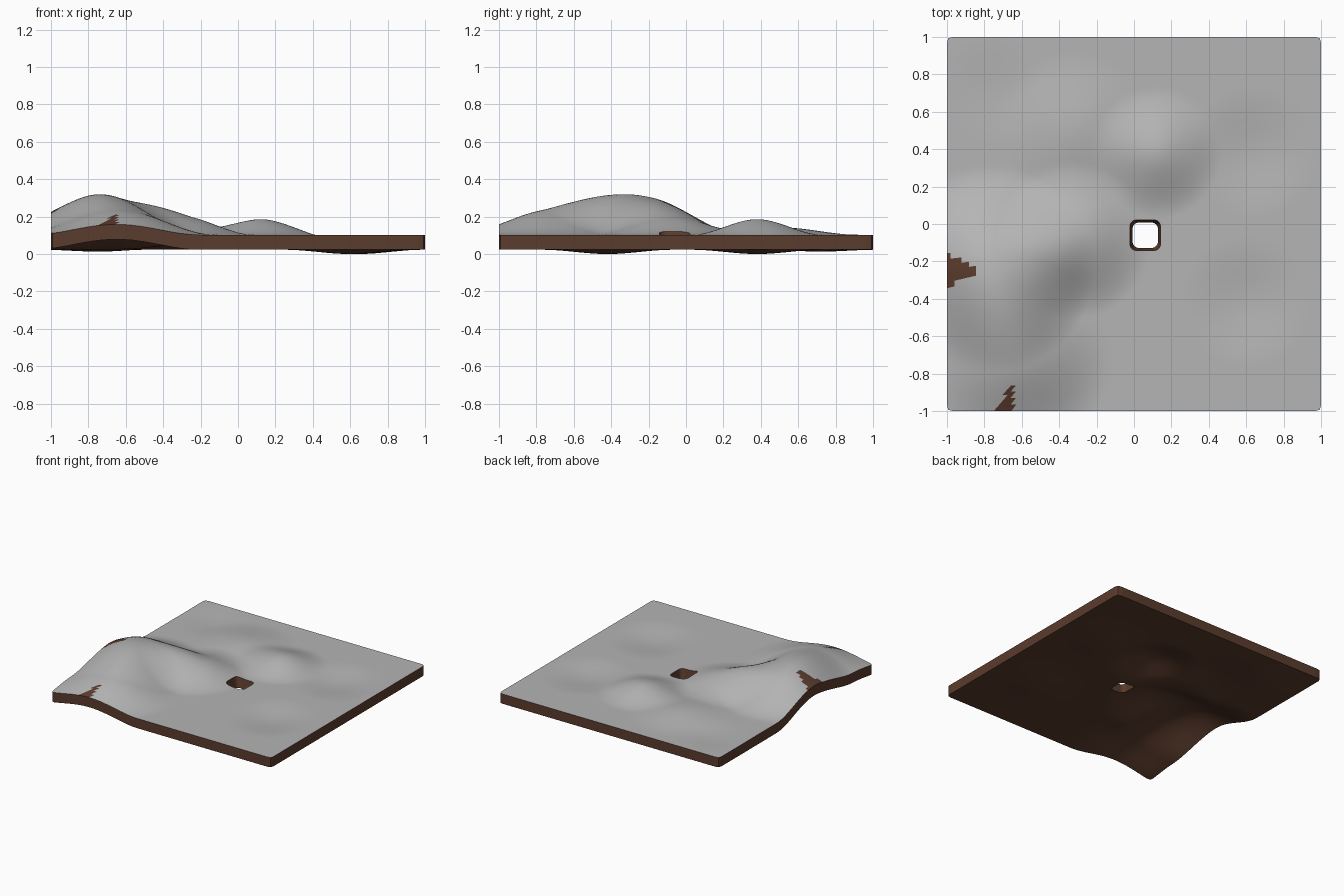
import bpy, bmesh
from mathutils import Vector

if "Cube" in bpy.data.objects:
    bpy.data.objects.remove(bpy.data.objects["Cube"])

AROUND, RINGS = 256, 50
THICK, BASE = 0.08, 0.105
HOLE = Vector((0.06, -0.06))

# Hills and dips: centre x, centre y, radius, height
BUMPS = [(-0.76, -0.24, 0.55, 0.205), (-0.65, -0.70, 0.53, 0.138),
         (-0.33, -0.09, 0.42, 0.105), (0.12, 0.38, 0.35, 0.083),
         (-0.32, 0.50, 0.42, 0.040), (0.60, -0.42, 0.35, -0.023),
         (0.64, 0.38, 0.35, -0.023), (-0.75, 0.72, 0.30, -0.010)]


def height(p):
    z = BASE
    for x, y, radius, h in BUMPS:
        d = max(0.0, 1 - (p - Vector((x, y))).length / radius)
        z += h * d * d * (3 - 2 * d)
    return z


def outline(i, half, r):
    """Point i of a rounded square walked counter-clockwise."""
    side, f = divmod(i * 4 / AROUND, 1)
    a = (2 * f - 1) * half
    p = [Vector((half, a)), Vector((-a, half)), Vector((-half, -a)), Vector((a, -half))][int(side)]
    k = half - r
    c = Vector((max(-k, min(k, p.x)), max(-k, min(k, p.y))))
    return c + (p - c).normalized() * r


def material(name, col):
    m = bpy.data.materials.new(name)
    m.diffuse_color = (*col, 1)
    m.use_nodes = True
    m.node_tree.nodes["Principled BSDF"].inputs["Base Color"].default_value = m.diffuse_color
    return m


def bare_earth(c):
    """Exposed soil wedges beside the two highest hills."""
    left = c.x < -0.82 and abs(c.y + 0.25) < (-0.82 - c.x) * 0.5
    front = c.y < -0.86 and -0.65 - (-0.86 - c.y) * 0.7 < c.x < -0.64
    return left or front


bm = bmesh.new()


def surface(hole_half, drop):
    rings = []
    for j in range(RINGS + 1):
        t = j / RINGS
        ring = []
        for i in range(AROUND):
            p = (HOLE + outline(i, hole_half, 0.035)).lerp(outline(i, 1.0, 0.025), t)
            ring.append(bm.verts.new((p.x, p.y, height(p) - drop)))
        rings.append(ring)
    return rings


def strip(a, b, mat=1):
    for i in range(AROUND):
        k = (i + 1) % AROUND
        f = bm.faces.new((a[i], b[i], b[k], a[k]))
        f.material_index = mat
        if mat == 0 and bare_earth(f.calc_center_median()):
            f.material_index = 1


# Ground surface, soil underside, outer rim and hole wall
top, bottom = surface(0.082, 0), surface(0.068, THICK)
for j in range(RINGS):
    strip(top[j], top[j + 1], 0)
    strip(bottom[j + 1], bottom[j])
strip(top[-1], bottom[-1])
strip(bottom[0], top[0])

# Rest the slab on the floor
low = min(v.co.z for v in bm.verts)
bmesh.ops.translate(bm, verts=bm.verts, vec=(0, 0, -low))
bmesh.ops.recalc_face_normals(bm, faces=bm.faces)

me = bpy.data.meshes.new("terrain_slab")
bm.to_mesh(me)
bm.free()
me.materials.append(material("ground_grey", (0.46, 0.46, 0.46)))
me.materials.append(material("soil_brown", (0.105, 0.045, 0.026)))
slab = bpy.data.objects.new("terrain_slab", me)
bpy.context.collection.objects.link(slab)
bpy.context.view_layer.objects.active = slab
slab.select_set(True)
bpy.ops.object.shade_smooth_by_angle(angle=0.6)
